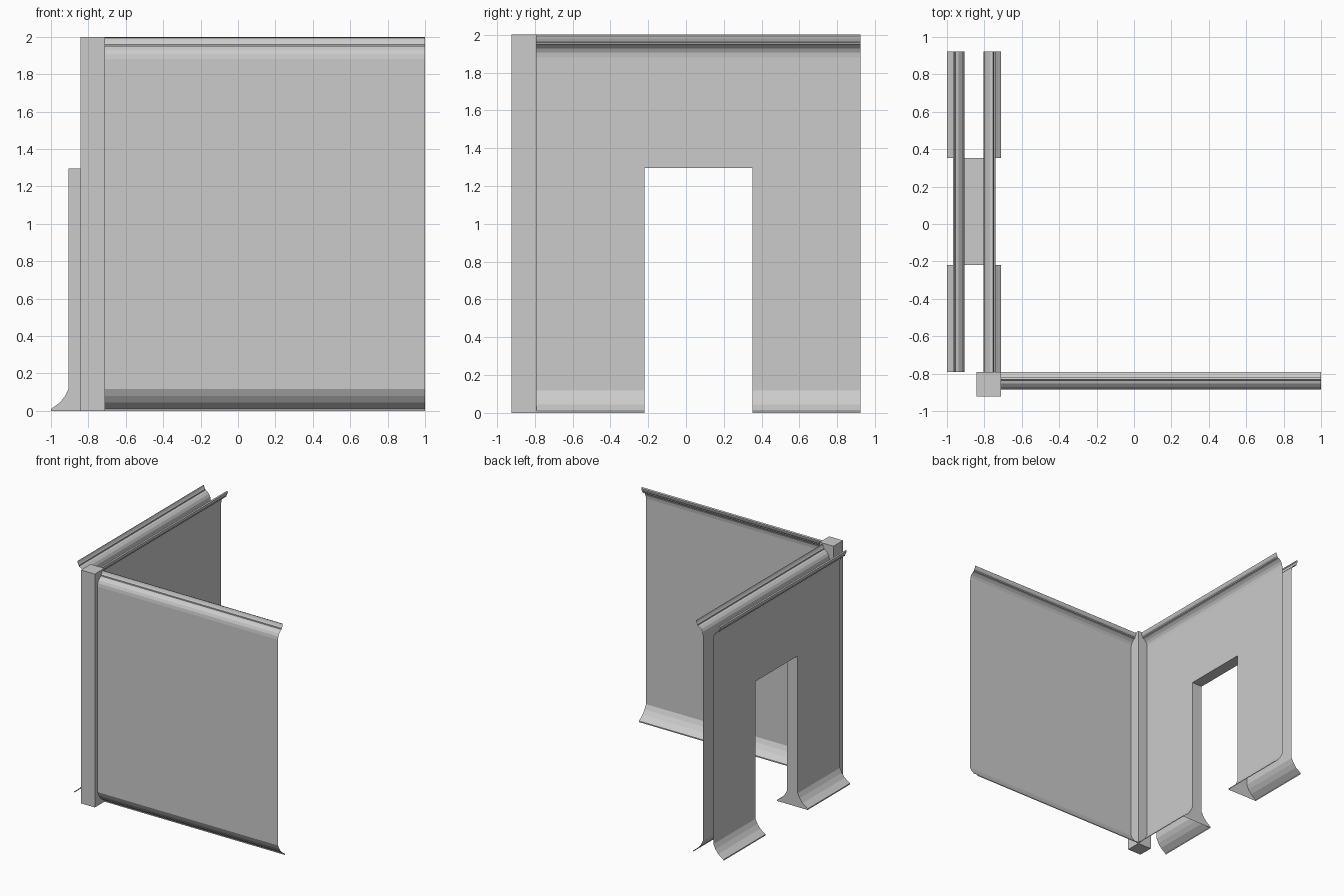
import bpy, bmesh

if "Cube" in bpy.data.objects:
    bpy.data.objects.remove(bpy.data.objects["Cube"])

# Cross-section as (offset from wall sheet, height): skirting, wall, crown moulding
DOOR_H = 1.295
SKIRT = [(.095, 0), (.095, .01), (.046, .045), (.019, .08), (0, .118)]
CROWN = [(0, 1.88), (.004, 1.907), (.015, 1.928), (.034, 1.945), (.05, 1.95),
         (.05, 1.96), (.056, 1.968), (.061, 1.98), (.064, 1.993), (.055, 2.0)]
FULL = SKIRT + [(0, DOOR_H)] + CROWN
UPPER = [(0, DOOR_H)] + CROWN

CX = -.855           # centre line of the door wall
HALF = .05           # half its thickness
Y0, Y1 = -.792, .922
D0, D1 = -.22, .352


def finish(name, bm, weld=True):
    if weld:
        bmesh.ops.remove_doubles(bm, verts=bm.verts, dist=1e-4)
    me = bpy.data.meshes.new(name)
    bm.to_mesh(me)
    bm.free()
    ob = bpy.data.objects.new(name, me)
    bpy.context.collection.objects.link(ob)
    return ob


def face(bm, pts, want):
    """Add one face whose normal points along the wanted direction."""
    f = bm.faces.new([bm.verts.new(p) for p in pts])
    f.normal_update()
    n = f.normal
    if sum(a * b for a, b in zip(n, want)) < 0:
        f.normal_flip()


def sweep(bm, profile, place, a, b):
    """Run a profile along the wall from a to b; place maps (along, off, z) to 3D."""
    for (o1, z1), (o2, z2) in zip(profile, profile[1:]):
        # outward direction in profile space is (dz, -do)
        p, q = place(0, 0, 0), place(0, z2 - z1, o1 - o2)
        face(bm, [place(a, o1, z1), place(b, o1, z1), place(b, o2, z2), place(a, o2, z2)],
             [j - i for i, j in zip(p, q)])


# Plain front wall
bm = bmesh.new()
sweep(bm, FULL, lambda t, o, z: (t, -.886 + o, z), -.712, 1.0)
finish("front_wall", bm)

# Two sheets of the door wall, split around the opening
for name, s in (("door_wall_inner", 1), ("door_wall_outer", -1)):
    bm = bmesh.new()
    place = lambda t, o, z: (CX + s * (HALF + o), t, z)
    sweep(bm, FULL, place, Y0, D0)
    sweep(bm, UPPER, place, D0, D1)
    sweep(bm, FULL, place, D1, Y1)
    finish(name, bm)

# Door lining: jambs follow the skirting outline, lintel closes the top
bm = bmesh.new()
half = SKIRT + [(0, DOOR_H)]
outline = [(CX + HALF + o, z) for o, z in half] + [(CX - HALF - o, z) for o, z in reversed(half)]
for y, d in ((D0, 1), (D1, -1)):
    face(bm, [(x, y, z) for x, z in outline], (0, d, 0))
face(bm, [(CX - HALF, D0, DOOR_H), (CX + HALF, D0, DOOR_H),
          (CX + HALF, D1, DOOR_H), (CX - HALF, D1, DOOR_H)], (0, 0, -1))
finish("door_lining", bm)

# Corner post
bm = bmesh.new()
bmesh.ops.create_cube(bm, size=1)
for v in bm.verts:
    v.co = (-.7775 + v.co.x * .131, -.857 + v.co.y * .13, 1 + v.co.z * 2)
finish("corner_post", bm)
